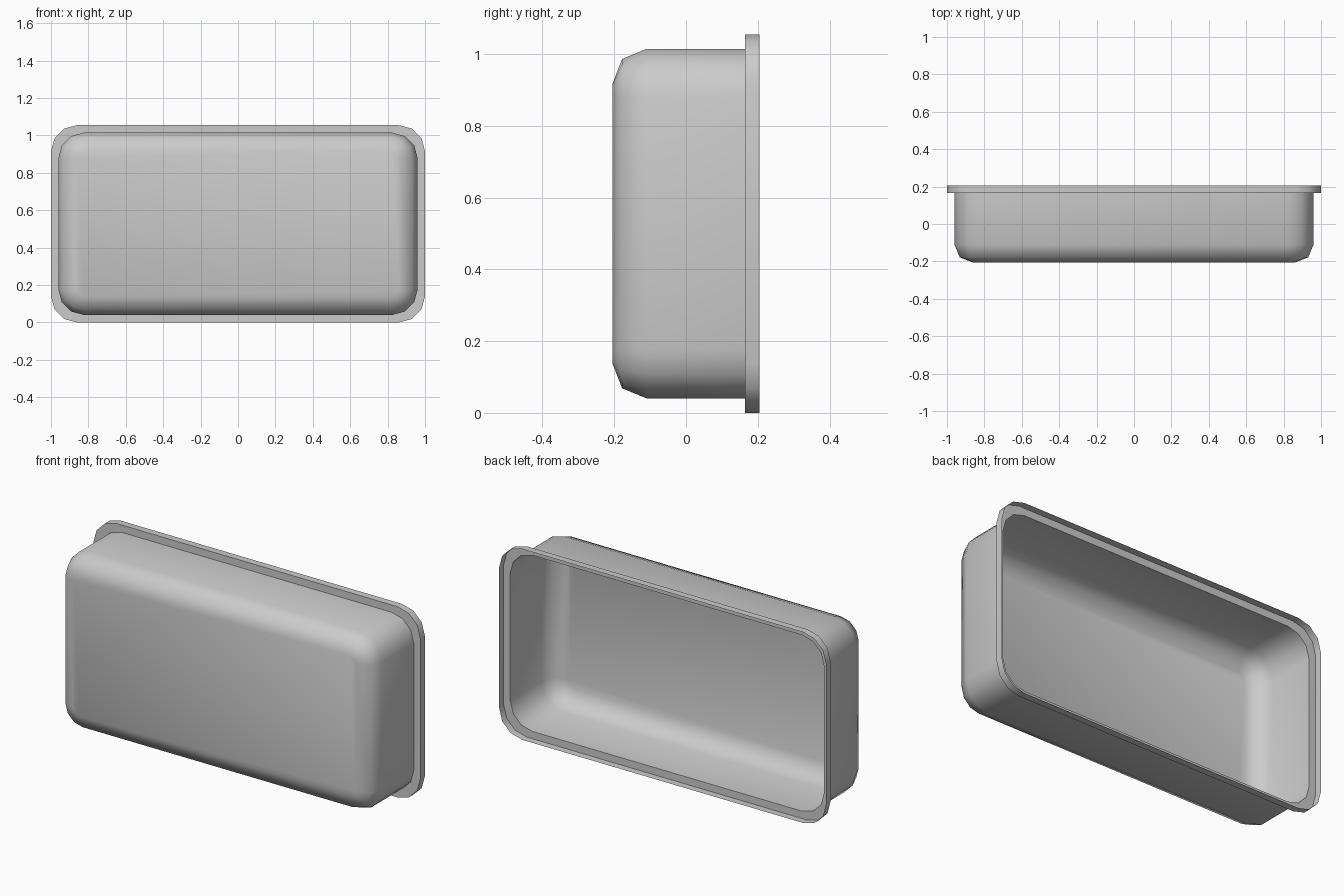
import bpy
import bmesh
from math import cos, sin, pi, radians

cube = bpy.data.objects.get("Cube")
if cube:
    bpy.data.objects.remove(cube, do_unlink=True)

MID_Z = 0.5275
CORNER_STEPS = 3

grey = bpy.data.materials.new("light_grey")
grey.use_nodes = True
colour = (0.6, 0.6, 0.6, 1)
grey.diffuse_color = colour
grey.node_tree.nodes["Principled BSDF"].inputs["Base Color"].default_value = colour


def rounded_ring(bm, half_x, half_z, radius, y):
    """Rounded rectangle of vertices in the xz plane at depth y."""
    ring = []
    for q, (sx, sz) in enumerate([(1, 1), (-1, 1), (-1, -1), (1, -1)]):
        for i in range(CORNER_STEPS + 1):
            a = (q + i / CORNER_STEPS) * pi / 2
            x = sx * (half_x - radius) + radius * cos(a)
            z = sz * (half_z - radius) + radius * sin(a)
            ring.append(bm.verts.new((x, y, MID_Z + z)))
    return ring


def make_shell(name, sections, closed_front):
    """Thin open shell through rounded sections, listed front to back."""
    bm = bmesh.new()
    rings = [rounded_ring(bm, *s) for s in sections]
    if closed_front:
        bm.faces.new(rings[0])
    for a, b in zip(rings, rings[1:]):
        n = len(a)
        for i in range(n):
            j = (i + 1) % n
            bm.faces.new((a[j], a[i], b[i], b[j]))
    mesh = bpy.data.meshes.new(name)
    bm.to_mesh(mesh)
    bm.free()
    mesh.materials.append(grey)
    obj = bpy.data.objects.new(name, mesh)
    bpy.context.collection.objects.link(obj)
    bpy.ops.object.select_all(action="DESELECT")
    obj.select_set(True)
    bpy.context.view_layer.objects.active = obj
    bpy.ops.object.shade_smooth_by_angle(angle=radians(50))
    return obj


# Tray body: closed front panel, rounded shoulder, straight walls
BODY_X, BODY_Z, BODY_R = 0.96, 0.487, 0.135
shoulder = [(0.097, -0.205), (0.028, -0.178), (0, -0.11), (0, 0.165)]
make_shell("tray_body",
           [(BODY_X - d, BODY_Z - d, BODY_R - d, y) for d, y in shoulder],
           True)

# Rim: flat flange stepping out from the walls, then a short upright lip
RIM = (1.0, MID_Z, 0.14)
make_shell("rim_flange",
           [(BODY_X, BODY_Z, BODY_R, 0.165), (*RIM, 0.165), (*RIM, 0.205)],
           False)
